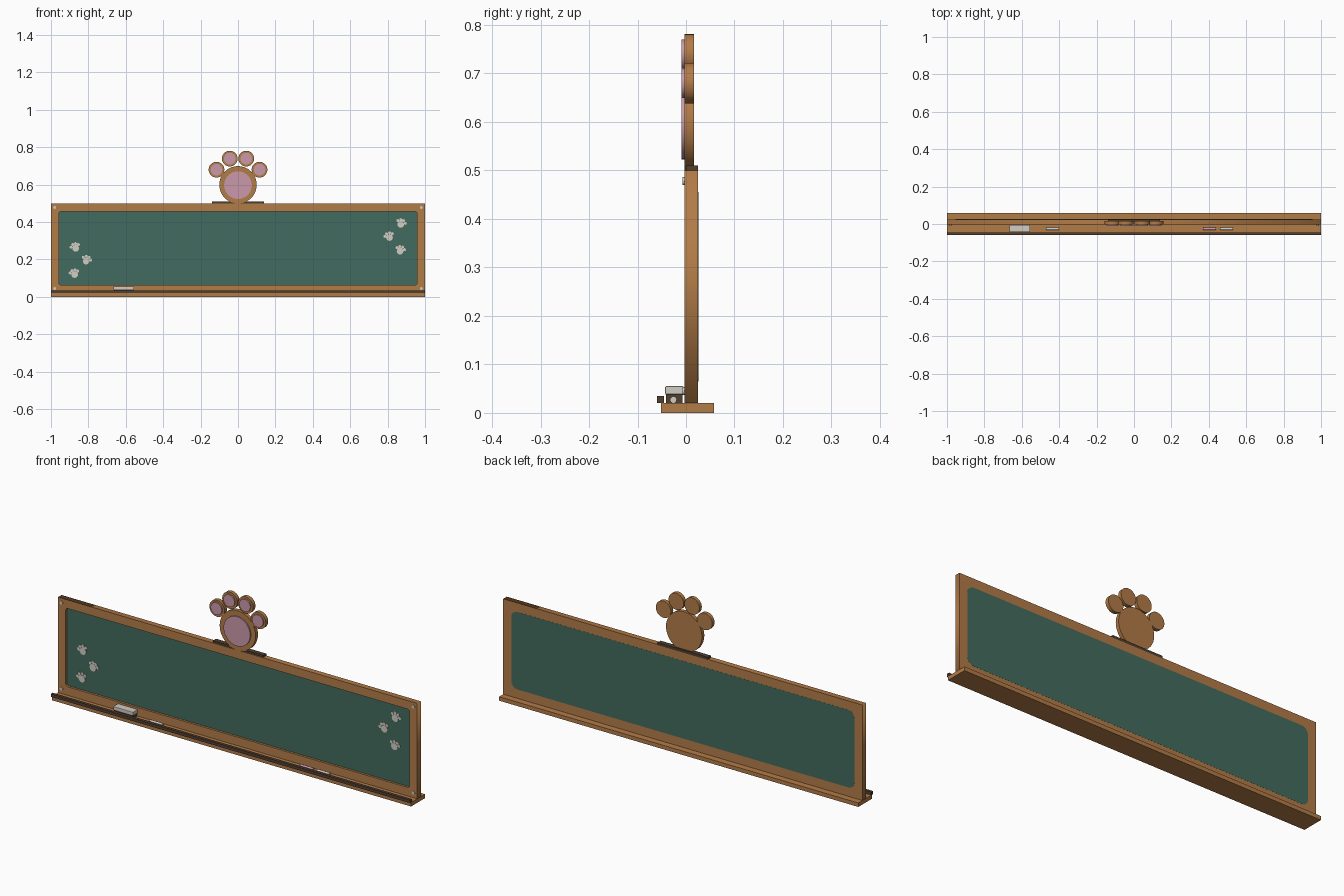
import bpy, math

if "Cube" in bpy.data.objects:
    bpy.data.objects.remove(bpy.data.objects["Cube"])


def mat(name, rgb):
    m = bpy.data.materials.new(name)
    m.diffuse_color = (*rgb, 1)
    m.use_nodes = True
    m.node_tree.nodes["Principled BSDF"].inputs["Base Color"].default_value = m.diffuse_color
    return m


WOOD = mat("wood", (0.45, 0.20, 0.064))
DARK = mat("dark wood", (0.08, 0.05, 0.03))
GREEN = mat("board green", (0.055, 0.148, 0.112))
PINK = mat("pad pink", (0.60, 0.32, 0.40))
WHITE = mat("chalk white", (0.64, 0.61, 0.55))


def finish(name, m):
    o = bpy.context.object
    o.name = name
    o.data.materials.clear()
    o.data.materials.append(m)
    return o


def box(name, m, x0, x1, y0, y1, z0, z1, bevel=0):
    bpy.ops.mesh.primitive_cube_add(size=1, location=((x0 + x1) / 2, (y0 + y1) / 2, (z0 + z1) / 2))
    o = finish(name, m)
    o.scale = (x1 - x0, y1 - y0, z1 - z0)
    bpy.ops.object.transform_apply(location=False, rotation=False, scale=True)
    if bevel:
        b = o.modifiers.new("bevel", 'BEVEL')
        b.width, b.segments = bevel, 2
    return o


def disc(name, m, x, z, r, y0, y1, sides=32, stretch=1):
    """Round plate facing the front."""
    bpy.ops.mesh.primitive_cylinder_add(vertices=sides, radius=r, depth=y1 - y0,
                                        location=(x, (y0 + y1) / 2, z), rotation=(math.pi / 2, 0, 0))
    o = finish(name, m)
    o.scale.y = stretch
    bpy.ops.object.transform_apply(location=False, rotation=True, scale=True)
    bpy.ops.object.shade_smooth_by_angle()
    return o


def round_rect(x0, x1, z0, z1, r):
    pts = []
    for i, (cx, cz) in enumerate([(x1 - r, z1 - r), (x0 + r, z1 - r), (x0 + r, z0 + r), (x1 - r, z0 + r)]):
        for k in range(7):
            a = math.pi / 2 * (i + k / 6)
            pts.append((cx + r * math.cos(a), cz + r * math.sin(a)))
    return pts


def plate(name, m, outlines, y0, y1):
    """Filled outline with holes, extruded front to back."""
    c = bpy.data.curves.new(name, 'CURVE')
    c.dimensions, c.fill_mode, c.extrude = '2D', 'BOTH', (y1 - y0) / 2
    for pts in outlines:
        s = c.splines.new('POLY')
        s.points.add(len(pts) - 1)
        for p, (x, z) in zip(s.points, pts):
            p.co = (x, z, 0, 1)
        s.use_cyclic_u = True
    o = bpy.data.objects.new(name, c)
    bpy.context.collection.objects.link(o)
    o.location.y = (y0 + y1) / 2
    o.rotation_euler.x = math.pi / 2
    bpy.ops.object.select_all(action='DESELECT')
    o.select_set(True)
    bpy.context.view_layer.objects.active = o
    bpy.ops.object.convert(target='MESH')
    return finish(name, m)


# Frame in two layers: crisp front opening, rounder back opening
outer = [(-1, 0.02), (1, 0.02), (1, 0.5), (-1, 0.5)]
plate("frame_front", WOOD, [outer, round_rect(-0.957, 0.957, 0.063, 0.457, 0.012)], -0.003, 0.01)
plate("frame_back", WOOD, [outer, round_rect(-0.955, 0.955, 0.065, 0.455, 0.035)], 0.01, 0.025)
plate("writing_board", GREEN, [round_rect(-0.957, 0.957, 0.063, 0.457, 0.012)], 0.008, 0.012)
plate("board_back", GREEN, [round_rect(-0.955, 0.955, 0.065, 0.455, 0.035)], 0.012, 0.0255)

# Ledge with raised lip
box("ledge", WOOD, -1, 1, -0.052, 0.058, 0, 0.02)
box("ledge_lip", DARK, -1, 1, -0.06, -0.045, 0.02, 0.035)

# Eraser and chalk sticks
box("eraser_felt", DARK, -0.662, -0.558, -0.041, -0.007, 0.02, 0.038)
box("eraser_body", WHITE, -0.665, -0.555, -0.043, -0.005, 0.038, 0.055, 0.002)
for x, m in [(-0.435, WHITE), (0.403, PINK), (0.495, WHITE)]:
    bpy.ops.mesh.primitive_cylinder_add(vertices=16, radius=0.007, depth=0.07,
                                        location=(x, -0.026, 0.027), rotation=(0, math.pi / 2, 0))
    finish("chalk_stick", m)
    bpy.ops.object.shade_smooth_by_angle()

# Corner screws
for x in (-0.98, 0.98):
    for z in (0.045, 0.478):
        disc("screw", WHITE, x, z, 0.008, -0.007, -0.003, 16)

# Paw crest on its mounting bar
box("crest_bar", DARK, -0.14, 0.14, 0.001, 0.025, 0.497, 0.51)
disc("crest_palm", WOOD, 0, 0.599, 0.1, -0.003, 0.016, 40)
disc("crest_palm_pad", PINK, 0, 0.597, 0.074, -0.009, -0.003, 40)
for s in (-1, 1):
    for x, z in [(0.115, 0.68), (0.044, 0.739)]:
        disc("crest_toe", WOOD, s * x, z, 0.042, -0.003, 0.016)
        disc("crest_toe_pad", PINK, s * x, z, 0.031, -0.009, -0.003)

# Small paw prints on the board
prints = [(-0.87, 0.265, 20), (-0.81, 0.197, -20), (-0.875, 0.125, 15),
          (0.872, 0.393, -20), (0.808, 0.323, 20), (0.868, 0.25, -15)]
for px, pz, tilt in prints:
    a = math.radians(tilt)
    for dx, dz, r in [(0, -0.006, 0.018), (-0.021, 0.008, 0.008), (-0.008, 0.018, 0.008),
                      (0.008, 0.018, 0.008), (0.021, 0.008, 0.008)]:
        disc("paw_print", WHITE, px + dx * math.cos(a) - dz * math.sin(a),
             pz + dx * math.sin(a) + dz * math.cos(a), r, 0.006 if r < 0.01 else 0.0055, 0.009, 16)
